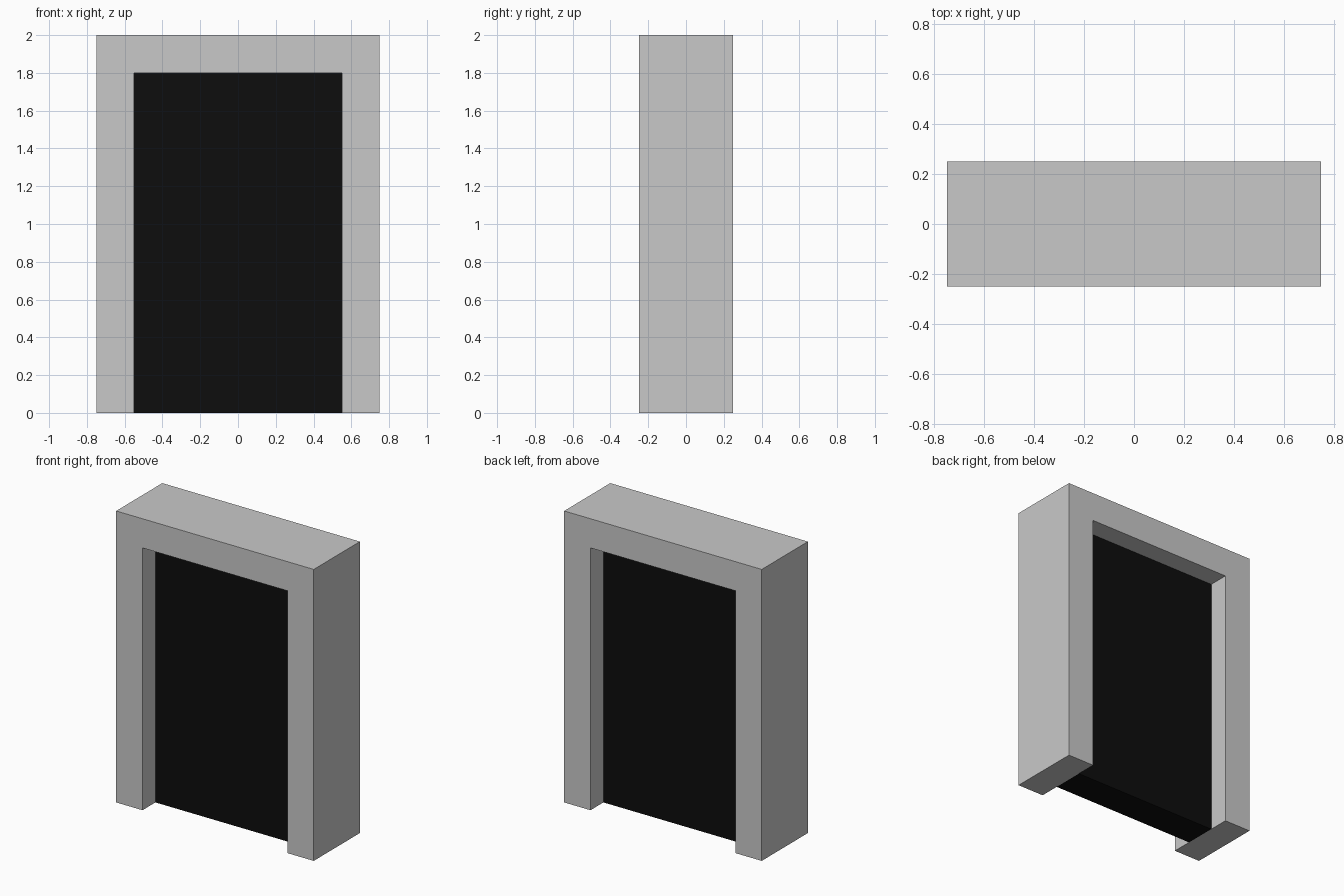
import bpy
import bmesh

cube = bpy.data.objects.get("Cube")
if cube:
    bpy.data.objects.remove(cube, do_unlink=True)


def make_material(name, value):
    mat = bpy.data.materials.new(name)
    mat.use_nodes = True
    color = (value, value, value, 1)
    mat.diffuse_color = color
    mat.node_tree.nodes["Principled BSDF"].inputs["Base Color"].default_value = color
    return mat


def extrude_profile(name, profile, depth, mat):
    """Extrude a front outline (x, z) symmetrically along y."""
    bm = bmesh.new()
    face = bm.faces.new([bm.verts.new((x, -depth / 2, z)) for x, z in profile])
    result = bmesh.ops.extrude_face_region(bm, geom=[face])
    moved = [v for v in result["geom"] if isinstance(v, bmesh.types.BMVert)]
    bmesh.ops.translate(bm, verts=moved, vec=(0, depth, 0))
    bmesh.ops.recalc_face_normals(bm, faces=bm.faces)
    mesh = bpy.data.meshes.new(name)
    bm.to_mesh(mesh)
    bm.free()
    mesh.materials.append(mat)
    obj = bpy.data.objects.new(name, mesh)
    bpy.context.collection.objects.link(obj)
    return obj


def mirrored(half):
    """Complete a right-hand outline with its left-hand reflection."""
    return half + [(-x, z) for x, z in reversed(half)]


grey = make_material("light grey", 0.584)
black = make_material("near black", 0.004)

outer, inner, height, opening = 0.75, 0.55, 2.0, 1.8

# Doorway surround: two posts and a lintel in one piece
extrude_profile("door_frame",
                mirrored([(inner, opening), (inner, 0), (outer, 0), (outer, height)]),
                0.5, grey)

# Dark slab recessed equally from both sides
extrude_profile("door_panel", mirrored([(inner, 0), (inner, opening)]), 0.22, black)
